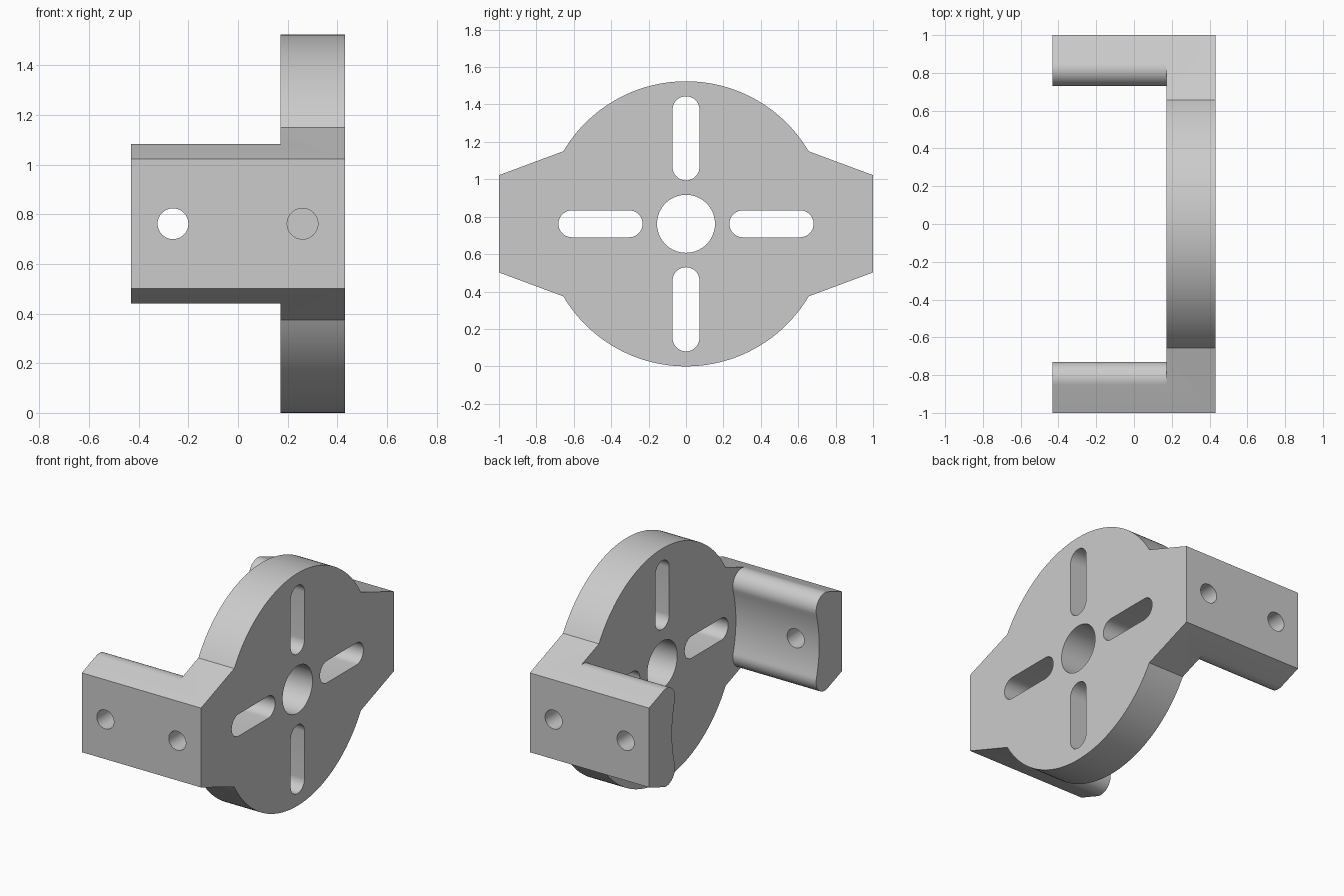
import bpy, bmesh
from math import sin, cos, pi, atan2, radians, sqrt
from mathutils import Vector

cube = bpy.data.objects.get("Cube")
if cube:
    bpy.data.objects.remove(cube, do_unlink=True)

R = 0.762               # disc radius, also height of the axis
X0, X1, X2 = -0.432, 0.172, 0.432   # arm end, plate back, plate face
TIP = Vector((1.0, 0.26))           # outer corner, relative to the axis
FILLET = 0.09

grey = bpy.data.materials.new("Grey metal")
grey.use_nodes = True
colour = (0.6, 0.6, 0.6, 1)
grey.diffuse_color = colour
grey.node_tree.nodes["Principled BSDF"].inputs["Base Color"].default_value = colour


def arc(cy, cz, r, a0, a1, n):
    return [Vector((cy + r * cos(a0 + (a1 - a0) * i / n),
                    cz + r * sin(a0 + (a1 - a0) * i / n))) for i in range(n + 1)]


def prism(bm, outline, axis, lo, hi):
    """Extrude a 2D outline along x (outline is y,z) or y (outline is x,z)."""
    def place(p, d):
        return (d, p.x, p.y + R) if axis == "x" else (p.x, d, p.y + R)
    a = [bm.verts.new(place(p, lo)) for p in outline]
    b = [bm.verts.new(place(p, hi)) for p in outline]
    bm.faces.new(a)
    bm.faces.new(b[::-1])
    for i in range(len(a)):
        j = (i + 1) % len(a)
        bm.faces.new((a[i], b[i], b[j], a[j]))


def finish(bm, name):
    bmesh.ops.recalc_face_normals(bm, faces=bm.faces)
    mesh = bpy.data.meshes.new(name)
    bm.to_mesh(mesh)
    bm.free()
    mesh.materials.append(grey)
    obj = bpy.data.objects.new(name, mesh)
    bpy.context.collection.objects.link(obj)
    return obj


def apply_boolean(obj, other, operation):
    bpy.ops.object.select_all(action='DESELECT')
    bpy.context.view_layer.objects.active = obj
    obj.select_set(True)
    mod = obj.modifiers.new(operation.title(), 'BOOLEAN')
    mod.operation, mod.object, mod.solver = operation, other, 'EXACT'
    bpy.ops.object.modifier_apply(modifier=mod.name)
    bpy.data.objects.remove(other, do_unlink=True)


# Plate: a disc with a tapered ear on each side
sh = radians(30.6)
bm = bmesh.new()
outline = ([TIP] + arc(0, 0, R, sh, pi - sh, 64)
           + [Vector((-TIP.x, TIP.y)), -TIP]
           + arc(0, 0, R, pi + sh, 2 * pi - sh, 64) + [Vector((TIP.x, -TIP.y))])
prism(bm, outline, "x", X1, X2)
bracket = finish(bm, "mounting_bracket")

# Arms: tapered outside, concave inside, with rounded inner edges
shoulder = Vector((R * cos(sh), R * sin(sh)))
t = (TIP - shoulder).normalized()
n = Vector((-t.y, t.x))
d = n.dot(TIP) - FILLET
c = n * d + t * sqrt((R + FILLET) ** 2 - d * d)
lean = atan2(c.y, c.x)
upper = [TIP] + arc(c.x, c.y, FILLET, atan2(n.y, n.x), pi + lean, 20)
hollow = arc(0, 0, R, lean, -lean, 20)[1:-1]
lower = [Vector((p.x, -p.y)) for p in reversed(upper)]
section = upper + hollow + lower
bm = bmesh.new()
for side in (1, -1):
    prism(bm, [Vector((p.x * side, p.y)) for p in section], "x", X0, X1 + 0.1)
apply_boolean(bracket, finish(bm, "arms"), 'UNION')

# Cutters: centre bore, four slots, through holes and blind holes in the sides
bm = bmesh.new()
prism(bm, arc(0, 0, 0.155, 0, 2 * pi, 64)[:-1], "x", 0.0, 0.6)
SLOT_R, IN, OUT = 0.072, 0.304, 0.61
for k in range(4):
    q = k * pi / 2
    slot = (arc(OUT * cos(q), OUT * sin(q), SLOT_R, q - pi / 2, q + pi / 2, 20)
            + arc(IN * cos(q), IN * sin(q), SLOT_R, q + pi / 2, q + 3 * pi / 2, 20))
    prism(bm, slot, "x", 0.0, 0.6)
for side in (1, -1):
    for x, depth in ((-0.262, 0.6), (0.26, 0.75)):
        prism(bm, arc(x, 0, 0.062, 0, 2 * pi, 40)[:-1], "y", side * depth, side * 1.1)
apply_boolean(bracket, finish(bm, "cutters"), 'DIFFERENCE')

bpy.ops.object.select_all(action='DESELECT')
bracket.select_set(True)
bpy.context.view_layer.objects.active = bracket
bpy.ops.object.shade_smooth_by_angle(angle=radians(25))
